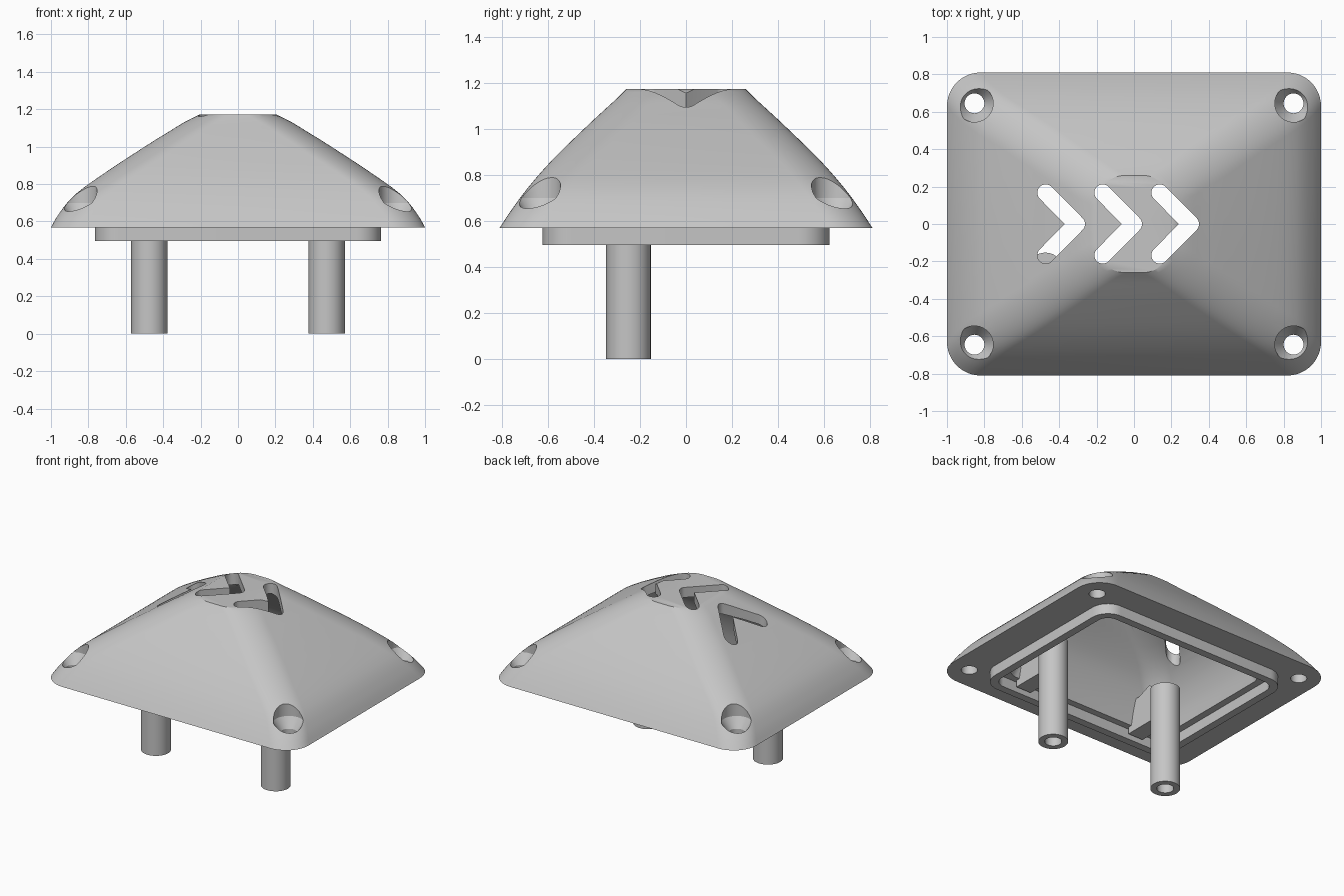
import bpy, bmesh, math
from mathutils import Vector

cube = bpy.data.objects.get("Cube")
if cube:
    bpy.data.objects.remove(cube, do_unlink=True)

grey = bpy.data.materials.new("light_grey")
grey.use_nodes = True
grey.diffuse_color = (0.56, 0.56, 0.56, 1)
grey.node_tree.nodes["Principled BSDF"].inputs["Base Color"].default_value = grey.diffuse_color


def make(name, bm):
    bmesh.ops.recalc_face_normals(bm, faces=bm.faces)
    me = bpy.data.meshes.new(name)
    bm.to_mesh(me)
    bm.free()
    me.materials.append(grey)
    ob = bpy.data.objects.new(name, me)
    bpy.context.collection.objects.link(ob)
    return ob


def loft(name, loops):
    """Skin equal-length loops of points and cap both ends."""
    bm = bmesh.new()
    rings = [[bm.verts.new(p) for p in loop] for loop in loops]
    n = len(rings[0])
    for a, b in zip(rings, rings[1:]):
        for i in range(n):
            j = (i + 1) % n
            bm.faces.new((a[i], a[j], b[j], b[i]))
    bm.faces.new(rings[0])
    bm.faces.new(rings[-1])
    return make(name, bm)


def rounded_rect(hx, hy, r, z, seg=12):
    pts = []
    for k, (sx, sy) in enumerate([(1, 1), (-1, 1), (-1, -1), (1, -1)]):
        for i in range(seg + 1):
            a = math.pi / 2 * (k + i / seg)
            pts.append((sx * (hx - r) + r * math.cos(a), sy * (hy - r) + r * math.sin(a), z))
    return pts


def circle(x, y, r, z, n=40):
    return [(x + r * math.cos(2 * math.pi * i / n), y + r * math.sin(2 * math.pi * i / n), z)
            for i in range(n)]


def turned(name, x, y, profile):
    return loft(name, [circle(x, y, r, z) for r, z in profile])


def capsule(name, p, q, r, z0, z1, seg=10):
    """Upright prism with a round-ended slot outline from p to q."""
    p, q = Vector(p), Vector(q)
    ang = math.atan2(q.y - p.y, q.x - p.x)
    outline = []
    for c, start in ((q, ang - math.pi / 2), (p, ang + math.pi / 2)):
        for i in range(seg + 1):
            a = start + math.pi * i / seg
            outline.append((c.x + r * math.cos(a), c.y + r * math.sin(a)))
    return loft(name, [[(x, y, z) for x, y in outline] for z in (z0, z1)])


def smooth_profile(keys, steps=3):
    """Catmull-Rom interpolation through the key sections."""
    k = [Vector(v) for v in keys]
    k = [2 * k[0] - k[1]] + k + [2 * k[-1] - k[-2]]
    out = []
    for a, b, c, d in zip(k, k[1:], k[2:], k[3:]):
        for s in range(steps):
            t = s / steps
            out.append(0.5 * (2 * b + (c - a) * t + (2 * a - 5 * b + 4 * c - d) * t * t
                              + (3 * b - a - 3 * c + d) * t ** 3))
    return out + [k[-2]]


def combine(target, tool, op="DIFFERENCE"):
    tool.hide_render = True
    mod = target.modifiers.new("cut", "BOOLEAN")
    mod.operation, mod.solver, mod.object = op, "EXACT", tool
    bpy.context.view_layer.objects.active = target
    bpy.ops.object.modifier_apply(modifier=mod.name)
    bpy.data.objects.remove(tool, do_unlink=True)


def shade(ob, angle=30):
    bpy.ops.object.select_all(action="DESELECT")
    ob.select_set(True)
    bpy.context.view_layer.objects.active = ob
    bpy.ops.object.shade_smooth_by_angle(angle=math.radians(angle))


# Dome: half width, half depth, corner radius, height
outer = [(1.0, 0.81, 0.18, 0.569), (0.955, 0.76, 0.18, 0.645), (0.87, 0.686, 0.18, 0.745),
         (0.7, 0.578, 0.18, 0.868), (0.48, 0.43, 0.18, 1.012), (0.37, 0.357, 0.17, 1.08),
         (0.285, 0.3, 0.17, 1.132), (0.205, 0.26, 0.16, 1.172)]
dome = loft("dome_cover", [rounded_rect(*s) for s in smooth_profile(outer)])

# Locating lip under the dome
combine(dome, loft("lip", [rounded_rect(0.765, 0.623, 0.13, z) for z in (0.495, 0.61)]), "UNION")

# Hollow interior with a small ledge inside the lip
inner = [(0.66, 0.52, 0.1, 0.569), (0.63, 0.49, 0.12, 0.7), (0.56, 0.43, 0.14, 0.85),
         (0.44, 0.34, 0.14, 0.97), (0.2, 0.22, 0.13, 1.1)]
sections = [(0.71, 0.568, 0.08, 0.4), (0.71, 0.568, 0.08, 0.569)] + smooth_profile(inner)
combine(dome, loft("cavity", [rounded_rect(*s) for s in sections]))

# Three arrow slots
for i in range(3):
    tip = 0.303 - 0.305 * i
    for side in (1, -1):
        combine(dome, capsule("slot", (tip - 0.165, 0.167 * side), (tip, 0), 0.045, 0.6, 1.4))

# Countersunk corner screw holes
for sx in (1, -1):
    for sy in (1, -1):
        combine(dome, turned("screw_cutter", sx * 0.853, sy * 0.645,
                             [(0.053, 0.4), (0.053, 0.63), (0.1, 0.7), (0.1, 1.3)]))
shade(dome)

# Hollow mounting posts with fins joining them to the front wall
fin_side = [(-0.32, 0.52), (-0.55, 0.52), (-0.55, 0.75), (-0.44, 0.75), (-0.34, 0.79),
            (-0.25, 0.73), (-0.25, 0.6)]
for sx, label in ((1, "left"), (-1, "right")):
    x = sx * 0.474
    post = turned(label + "_post", x, -0.25, [(0.097, 0), (0.097, 0.74)])
    combine(post, turned("bore", x, -0.25, [(0.055, -0.1), (0.055, 0.5)]))
    shade(post)
    loft(label + "_fin", [[(x + dx, y, z) for y, z in fin_side] for dx in (-0.06, 0.06)])
